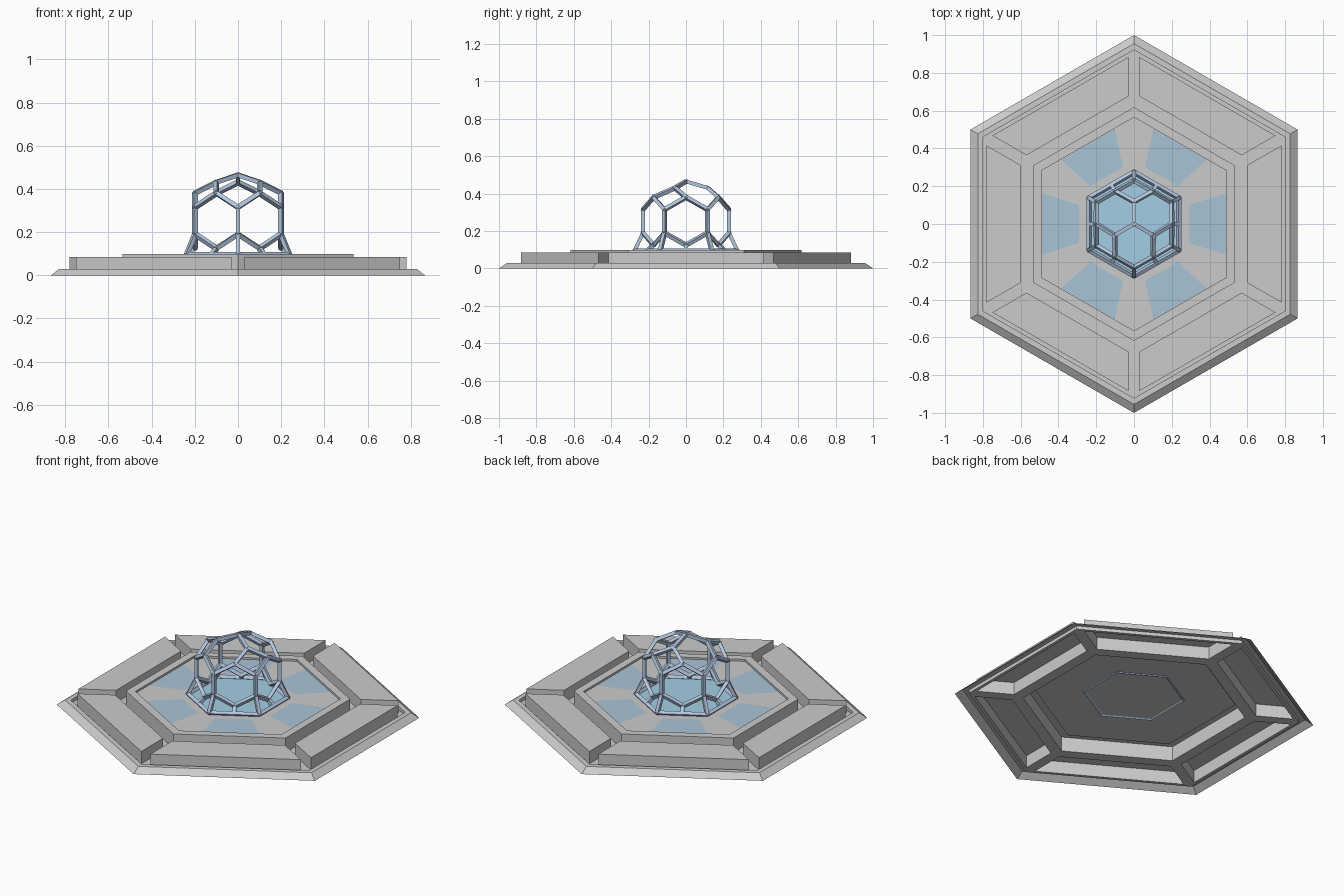
import bpy, bmesh
from math import cos, sin, radians, tan
from mathutils import Vector, Matrix

if "Cube" in bpy.data.objects:
    bpy.data.objects.remove(bpy.data.objects["Cube"])


def polar(r, deg, z):
    return Vector((r * cos(radians(deg)), r * sin(radians(deg)), z))


def material(name, color):
    m = bpy.data.materials.new(name)
    m.diffuse_color = color
    m.use_nodes = True
    m.node_tree.nodes["Principled BSDF"].inputs["Base Color"].default_value = m.diffuse_color
    return m


def finish(bm, name, mat=None, weld=True):
    if weld:
        bmesh.ops.remove_doubles(bm, verts=bm.verts, dist=0.0005)
    me = bpy.data.meshes.new(name)
    bm.to_mesh(me)
    bm.free()
    ob = bpy.data.objects.new(name, me)
    bpy.context.collection.objects.link(ob)
    if mat:
        me.materials.append(mat)
    return ob


def face(bm, pts):
    return bm.faces.new([bm.verts.new(p) for p in pts])


glass = material("glass_blue", (0.36, 0.62, 0.78, 1))
pane_mat = material("pane_blue", (0.40, 0.55, 0.66, 1))
metal = material("frame_blue", (0.45, 0.57, 0.74, 1))

RIM, GROOVE, PANEL, CURB, FLOOR = 0.03, 0.01, 0.085, 0.098, 0.086

# hexagonal base: one open-bottomed sheet with rim, groove, raised panels and centre
bm = bmesh.new()
outer = [(1.0, 0), (0.955, RIM), (0.922, RIM), (0.922, GROOVE)]
inner = [(0.618, GROOVE), (0.618, CURB), (0.565, CURB), (0.565, FLOOR)]
for k in range(6):
    a, b = 60 * k - 30, 60 * k + 30
    for prof in (outer, inner):
        for (r0, z0), (r1, z1) in zip(prof, prof[1:]):
            face(bm, [polar(r0, a, z0), polar(r0, b, z0), polar(r1, b, z1), polar(r1, a, z1)])
    # raised trapezoid panel in this sector
    rot = Matrix.Rotation(radians(60 * k), 3, 'Z')

    def trap(z):
        half = lambda d: d * tan(radians(30)) - 0.035
        return [rot @ Vector((d, s * half(d), z))
                for d, s in ((0.78, -1), (0.78, 1), (0.6, 1), (0.6, -1))]
    low, high = trap(GROOVE), trap(PANEL)
    edge = [polar(0.922, a, GROOVE), polar(0.922, b, GROOVE),
            polar(0.618, b, GROOVE), polar(0.618, a, GROOVE)]
    for i in range(4):
        j = (i + 1) % 4
        face(bm, [edge[i], edge[j], low[j], low[i]])
        face(bm, [low[i], low[j], high[j], high[i]])
    face(bm, high)
face(bm, [polar(0.565, 60 * k - 30, FLOOR) for k in range(6)])
finish(bm, "hexagonal_base")

# six flush window panes around the dome
bm = bmesh.new()
for k in range(6):
    rot = Matrix.Rotation(radians(60 * k), 3, 'Z')
    face(bm, [rot @ Vector(p) for p in ((0.29, -0.10, 0.088), (0.487, -0.163, 0.088),
                                        (0.487, 0.163, 0.088), (0.29, 0.10, 0.088))])
finish(bm, "floor_windows", pane_mat)

# glass hexagon under the dome
bm = bmesh.new()
face(bm, [polar(0.28, 60 * k + 30, 0.089) for k in range(6)])
finish(bm, "dome_floor_glass", glass)

# dome frame: straight struts between the corners of a hexagonal cage
struts = []
top = polar(0, 0, 0.465)
for k in range(6):
    m, c = 60 * k, 60 * k + 30
    peak, next_peak = polar(0.2, m, 0.38), polar(0.2, m + 60, 0.38)
    dip, next_dip = polar(0.2, m, 0.125), polar(0.2, m + 60, 0.125)
    up, down = polar(0.23, c, 0.315), polar(0.23, c, 0.19)
    foot, next_foot = polar(0.275, c, 0.094), polar(0.275, c + 60, 0.094)
    struts += [(up, down), (up, peak), (up, next_peak), (down, dip), (down, next_dip),
               (down, foot), (foot, next_foot), (dip, polar(0.24, m, 0.094))]
for ang in (90, 210, 330):
    arm = polar(0.118, ang, 0.43)
    struts += [(top, arm), (arm, polar(0.2, ang - 30, 0.38)), (arm, polar(0.2, ang + 30, 0.38))]

bm = bmesh.new()
W = 0.01
for p, q in struts:
    d = (q - p).normalized()
    radial = Vector((p.x + q.x, p.y + q.y, p.z + q.z - 0.5))
    n = (radial - d * radial.dot(d)).normalized()
    s = d.cross(n)
    rings = []
    for e in (p - d * W * 0.5, q + d * W * 0.5):
        rings.append([bm.verts.new(e + (n * x + s * y) * W)
                      for x, y in ((1, 1), (-1, 1), (-1, -1), (1, -1))])
    for i in range(4):
        j = (i + 1) % 4
        bm.faces.new([rings[0][i], rings[0][j], rings[1][j], rings[1][i]])
    bm.faces.new(rings[0][::-1])
    bm.faces.new(rings[1])
bmesh.ops.recalc_face_normals(bm, faces=bm.faces)
finish(bm, "dome_frame", metal, weld=False)
